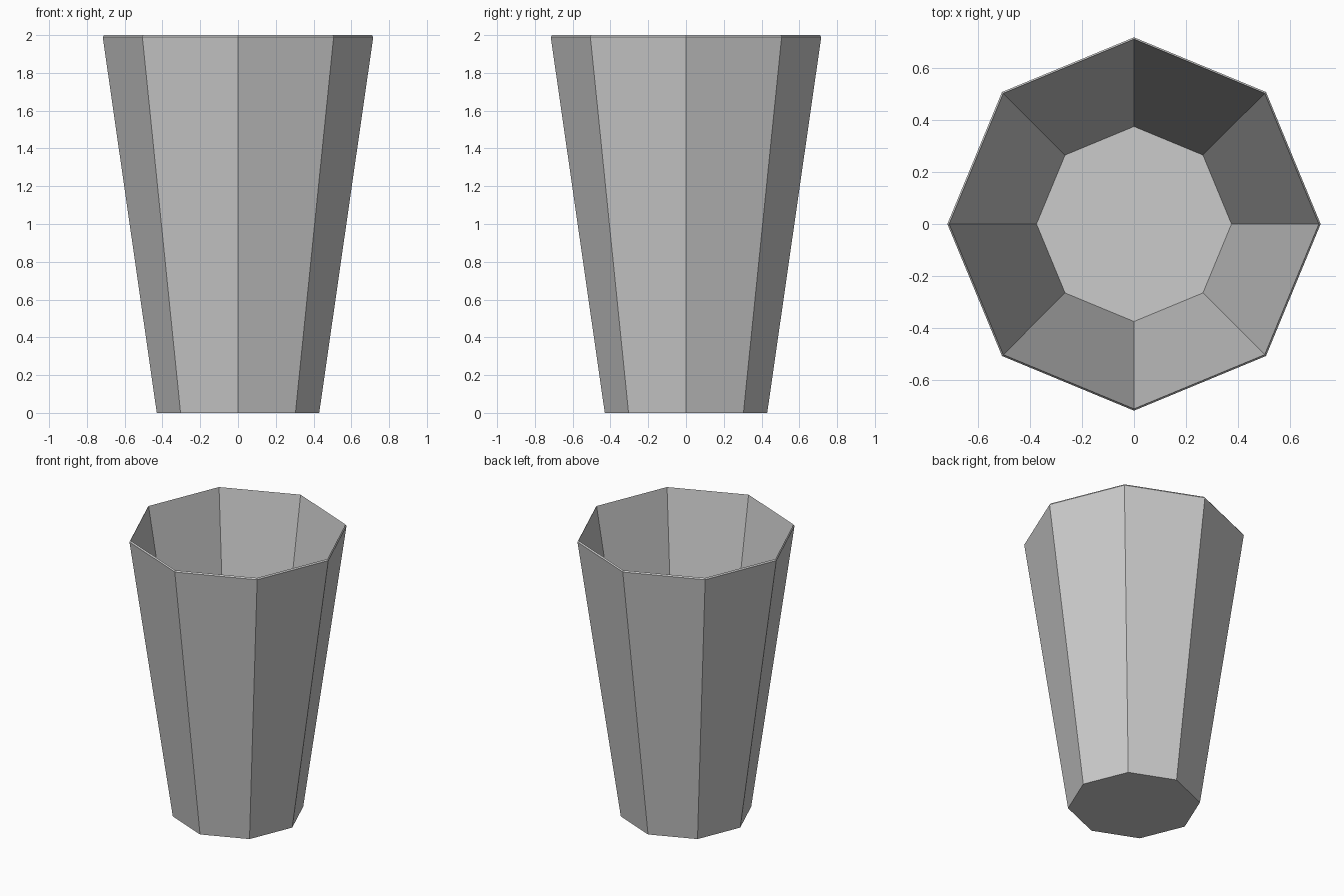
import bpy, bmesh
from math import cos, sin, pi

if "Cube" in bpy.data.objects:
    bpy.data.objects.remove(bpy.data.objects["Cube"])

SIDES = 8
# Radius and height of each ring: outer base, outer lip, inner lip, inner floor
PROFILE = [(0.43, 0.0), (0.716, 1.99), (0.709, 2.0), (0.374, 0.06)]

bm = bmesh.new()
rings = [[bm.verts.new((r * cos(2 * pi * i / SIDES), r * sin(2 * pi * i / SIDES), z))
          for i in range(SIDES)] for r, z in PROFILE]

# Outer wall, slanted rim and inner wall
for a, b in zip(rings, rings[1:]):
    for i in range(SIDES):
        j = (i + 1) % SIDES
        bm.faces.new((a[i], a[j], b[j], b[i]))

# Underside and inner floor
bm.faces.new(rings[0][::-1])
bm.faces.new(rings[-1])
bmesh.ops.recalc_face_normals(bm, faces=bm.faces)

mesh = bpy.data.meshes.new("octagonal_cup")
bm.to_mesh(mesh)
bm.free()
cup = bpy.data.objects.new("octagonal_cup", mesh)
bpy.context.collection.objects.link(cup)
